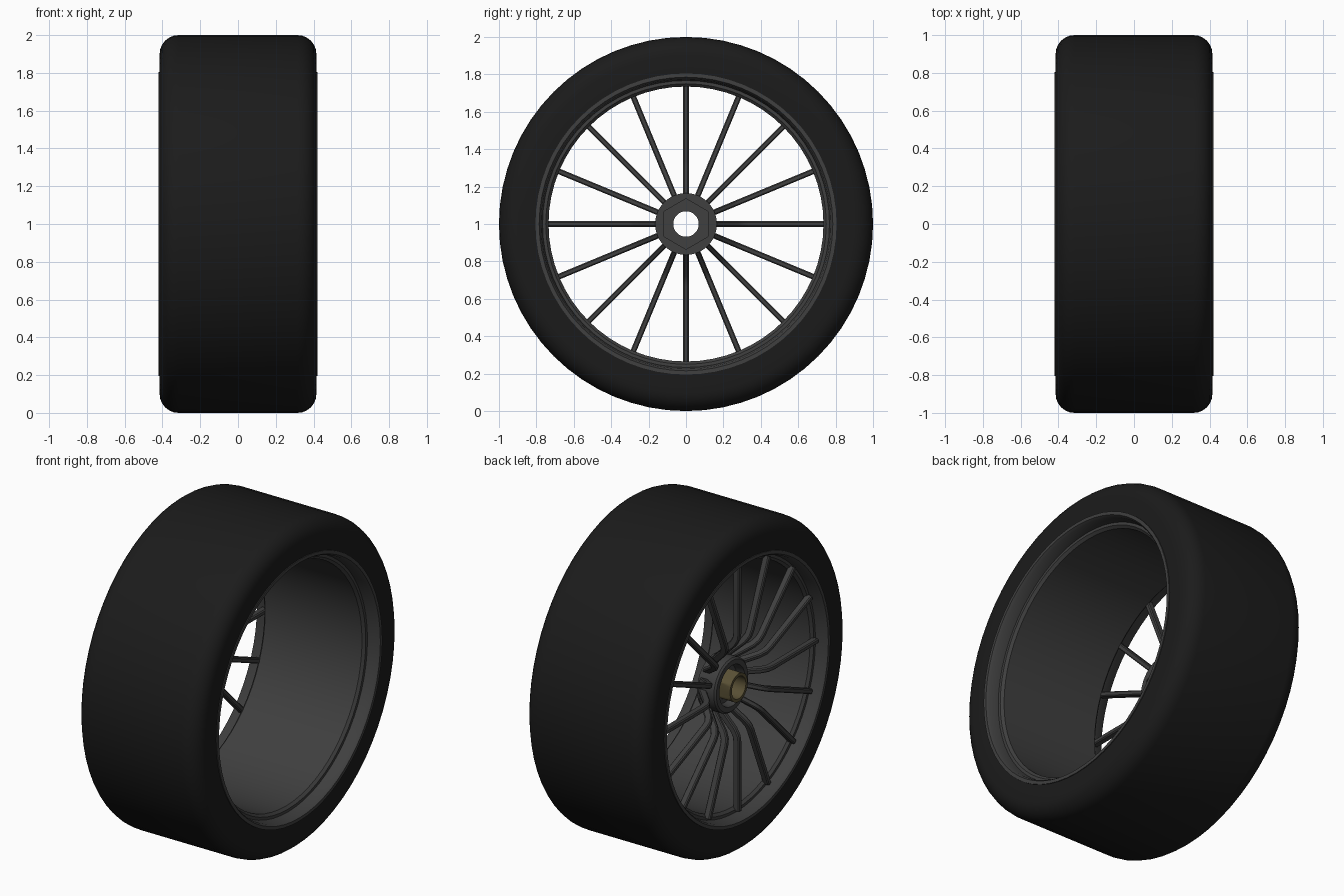
import bpy, bmesh, math
from math import sin, cos, pi

if "Cube" in bpy.data.objects:
    bpy.data.objects.remove(bpy.data.objects["Cube"])


def material(name, col):
    m = bpy.data.materials.new(name)
    m.diffuse_color = (*col, 1)
    m.use_nodes = True
    m.node_tree.nodes["Principled BSDF"].inputs["Base Color"].default_value = m.diffuse_color
    return m


RUBBER = material("rubber", (0.011, 0.011, 0.011))
METAL = material("dark_metal", (0.05, 0.05, 0.05))
BRASS = material("brass", (0.10, 0.08, 0.035))


def finish(name, bm, mat, angle=35):
    bmesh.ops.recalc_face_normals(bm, faces=bm.faces)
    me = bpy.data.meshes.new(name)
    bm.to_mesh(me)
    bm.free()
    ob = bpy.data.objects.new(name, me)
    bpy.context.collection.objects.link(ob)
    ob.location.z = 1
    me.materials.append(mat)
    bpy.ops.object.select_all(action='DESELECT')
    ob.select_set(True)
    bpy.context.view_layer.objects.active = ob
    bpy.ops.object.shade_smooth_by_angle(angle=math.radians(angle))
    return ob


def lathe(name, profile, mat, n=48):
    """Revolve a closed (x, radius[, 'hex']) profile about the x axis."""
    bm = bmesh.new()
    rings = []
    for i in range(n):
        a = 2 * pi * i / n
        ring = []
        for x, r, *hexed in profile:
            if hexed:  # flatten the circle to six sides, corner at the top
                r *= cos(pi / 6) / cos(a % (pi / 3) - pi / 6)
            ring.append(bm.verts.new((x, r * sin(a), r * cos(a))))
        rings.append(ring)
    m = len(profile)
    for i in range(n):
        p, q = rings[i], rings[(i + 1) % n]
        for j in range(m):
            k = (j + 1) % m
            bm.faces.new((p[j], p[k], q[k], q[j]))
    return finish(name, bm, mat)


# tire: flat tread with rounded shoulders
W, C = 0.415, 0.10
half = [(W, 0.80)] + [(W - C + C * cos(t * pi / 12), 1 - C + C * sin(t * pi / 12))
                      for t in range(7)]
lathe("tire", half + [(-x, r) for x, r in reversed(half)], RUBBER, 64)

# rim: lip, groove and barrel on both ends
inner = [(0.42, 0.805), (0.42, 0.785), (0.405, 0.775), (0.345, 0.767),
         (0.345, 0.75), (0.33, 0.735)]
lathe("rim", inner + [(-x, r) for x, r in reversed(inner)], METAL, 64)

# hub: barrel with a front recess and a hexagonal back seat
lathe("hub", [(-0.19, 0.165), (-0.305, 0.165), (-0.315, 0.155), (-0.315, 0.125),
              (-0.265, 0.115), (-0.265, 0.068), (-0.20, 0.068),
              (-0.20, 0.135, 'hex'), (-0.19, 0.135, 'hex')], METAL)

# nut: hexagonal, bored through
lathe("wheel_nut", [(-0.25, 0.098, 'hex'), (-0.345, 0.098, 'hex'),
                    (-0.36, 0.086), (-0.36, 0.068), (-0.25, 0.068)], BRASS)

# spokes: straight from the rim, then bent back to the hub
path = [(-0.215, 0.15), (-0.235, 0.172), (-0.325, 0.265), (-0.345, 0.30),
        (-0.35, 0.335), (-0.35, 0.757)]
HW, HD, B = 0.015, 0.021, 0.006
section = [(HW, HD - B), (HW - B, HD), (B - HW, HD), (-HW, HD - B),
           (-HW, B - HD), (B - HW, -HD), (HW - B, -HD), (HW, B - HD)]
bm = bmesh.new()
for s in range(16):
    a = 2 * pi * s / 16
    rings = []
    for i, (x, r) in enumerate(path):
        p, q = path[max(i - 1, 0)], path[min(i + 1, len(path) - 1)]
        dx, dr = q[0] - p[0], q[1] - p[1]
        L = math.hypot(dx, dr)
        ring = []
        for w, d in section:
            X, R = x - d * dr / L, r + d * dx / L
            ring.append(bm.verts.new((X, R * sin(a) + w * cos(a),
                                      R * cos(a) - w * sin(a))))
        rings.append(ring)
    for p, q in zip(rings, rings[1:]):
        for j in range(8):
            k = (j + 1) % 8
            bm.faces.new((p[j], p[k], q[k], q[j]))
    bm.faces.new(rings[0])
    bm.faces.new(rings[-1])
finish("spokes", bm, METAL)
